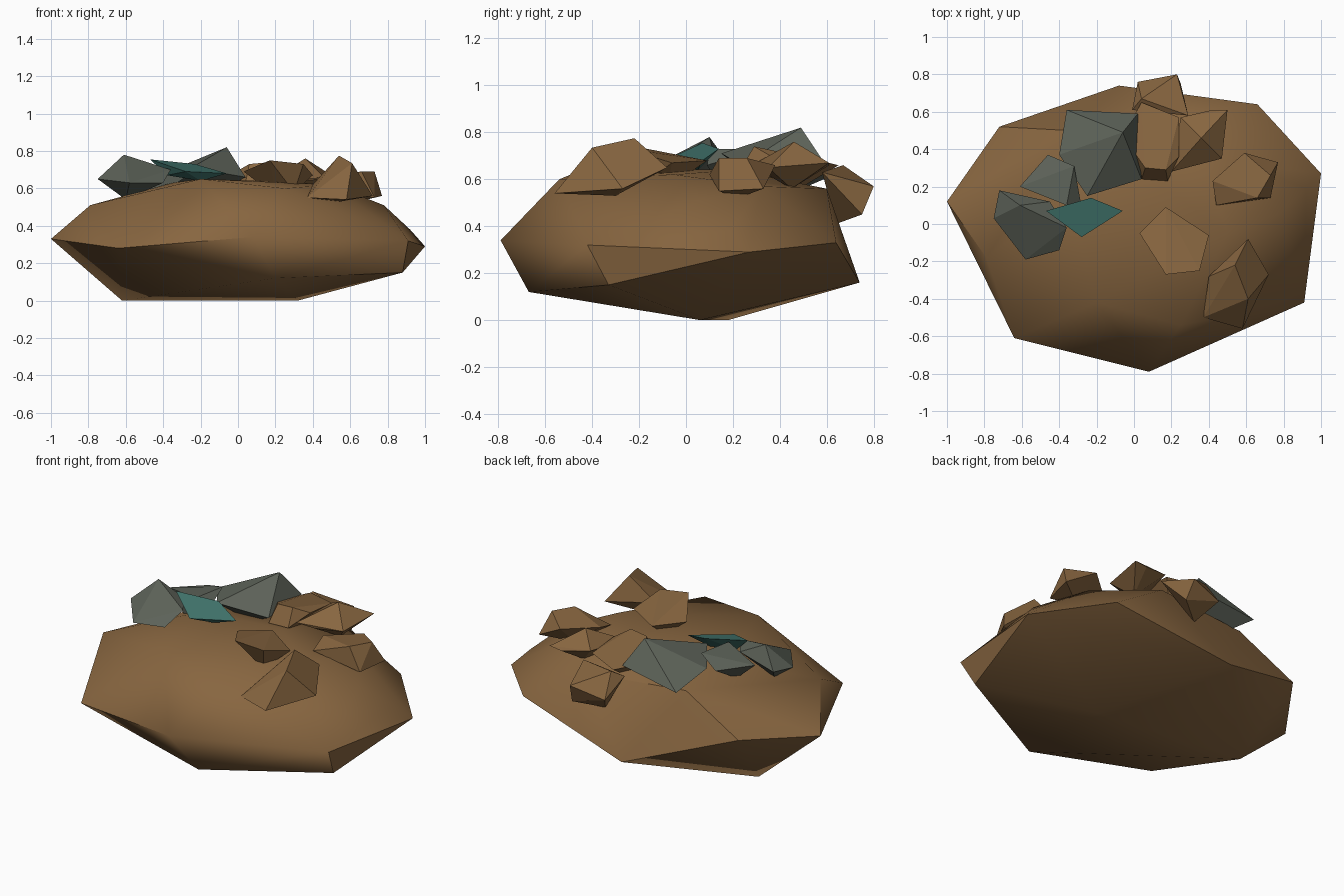
import bpy, bmesh, math

cube = bpy.data.objects.get("Cube")
if cube:
    bpy.data.objects.remove(cube, do_unlink=True)


def make_material(name, colour):
    mat = bpy.data.materials.new(name)
    mat.use_nodes = True
    rgba = (*colour, 1)
    mat.diffuse_color = rgba
    shader = mat.node_tree.nodes["Principled BSDF"]
    shader.inputs["Base Color"].default_value = rgba
    shader.inputs["Roughness"].default_value = .9
    return mat


earth = make_material("earth brown", (.245, .132, .051))
stone = make_material("stone grey", (.108, .122, .098))
crystal = make_material("dull teal", (.055, .18, .155))


def hull_rock(name, mat, corners):
    """Chiselled rock: the convex skin around a few corner points."""
    bm = bmesh.new()
    for corner in corners:
        bm.verts.new(corner)
    bmesh.ops.convex_hull(bm, input=bm.verts[:])
    loose = [v for v in bm.verts if not v.link_faces]
    bmesh.ops.delete(bm, geom=loose, context='VERTS')
    bmesh.ops.recalc_face_normals(bm, faces=bm.faces[:])
    # merge nearly level facets into larger planes
    bmesh.ops.dissolve_limit(bm, angle_limit=math.radians(4),
                             verts=bm.verts[:], edges=bm.edges[:])
    mesh = bpy.data.meshes.new(name)
    bm.to_mesh(mesh)
    bm.free()
    mesh.materials.append(mat)
    obj = bpy.data.objects.new(name, mesh)
    bpy.context.collection.objects.link(obj)
    return obj


# Large mound: widest ring, undercut base, then the domed top
rim = [(-1, .12, .33), (-.72, .52, .38), (-.08, .74, .16), (.66, .64, .33),
       (1, .27, .29), (.91, -.42, .32), (.08, -.79, .34), (-.64, -.61, .28)]
underside = [(.88, -.33, .15), (.2, -.67, .12), (-.62, .18, 0), (.32, .06, 0)]
dome = [(-.79, -.18, .51), (-.2, -.42, .65), (.25, -.54, .6), (.78, .06, .51),
        (.92, .19, .38), (.3, .6, .56), (-.35, .5, .58), (.15, .2, .64),
        (.5, -.05, .62), (.6, .32, .57), (-.35, .15, .63)]
mound = hull_rock("earth_mound", earth, rim + underside + dome)
bpy.ops.object.select_all(action='DESELECT')
mound.select_set(True)
bpy.context.view_layer.objects.active = mound
bpy.ops.object.shade_smooth_by_angle(angle=math.radians(47))

# Grey stones on the right of the mound
hull_rock("large_grey_stone", stone, [
    (-.36, .61, .61), (.02, .59, .67), (.04, .24, .66), (-.25, .15, .71),
    (-.4, .37, .68), (-.06, .49, .82), (-.2, .4, .52)])
hull_rock("middle_grey_stone", stone, [
    (-.46, .37, .68), (-.61, .2, .69), (-.36, .1, .73), (-.32, .31, .73),
    (-.28, .09, .66), (-.45, .15, .55)])
hull_rock("outer_grey_stone", stone, [
    (-.72, .18, .67), (-.75, .03, .65), (-.58, -.19, .63), (-.4, -.14, .63),
    (-.36, -.02, .7), (-.61, .1, .78), (-.45, .12, .7), (-.6, 0, .54)])

# Teal shard between the grey stones
hull_rock("teal_shard", crystal, [
    (-.47, .07, .755), (-.23, .14, .73), (-.06, .07, .68),
    (-.28, -.07, .69), (-.38, .05, .67), (-.2, .05, .64)])

# Brown rocks along the back and left
hull_rock("centre_back_rock", earth, [
    (.04, .65, .66), (-.06, .47, .66), (.04, .24, .63), (.18, .23, .64),
    (.24, .36, .7), (.24, .57, .68), (.06, .3, .73), (.17, .29, .74),
    (.12, .45, .54)])
hull_rock("rear_overhanging_rock", earth, [
    (.02, .76, .52), (.23, .8, .57), (.29, .58, .63), (.04, .67, .66),
    (.1, .64, .41), (.25, .75, .45), (-.01, .61, .62)])
hull_rock("left_back_rock", earth, [
    (.42, .61, .66), (.5, .61, .67), (.47, .35, .65), (.3, .31, .64),
    (.2, .28, .66), (.36, .46, .76), (.25, .57, .69), (.38, .45, .56)])
hull_rock("left_side_rock", earth, [
    (.42, .23, .66), (.59, .38, .66), (.77, .33, .56), (.73, .14, .55),
    (.44, .1, .62), (.66, .14, .69), (.73, .26, .69), (.6, .22, .52)])
hull_rock("front_centre_rock", earth, [
    (.03, -.05, .69), (.17, .09, .68), (.4, -.06, .67), (.35, -.25, .73),
    (.17, -.27, .75), (.2, -.08, .56), (.3, -.18, .58)])
hull_rock("front_left_rock", earth, [
    (.61, -.08, .65), (.72, -.27, .56), (.58, -.56, .54), (.37, -.5, .55),
    (.4, -.28, .62), (.54, -.22, .775), (.61, -.4, .735), (.55, -.3, .53)])
